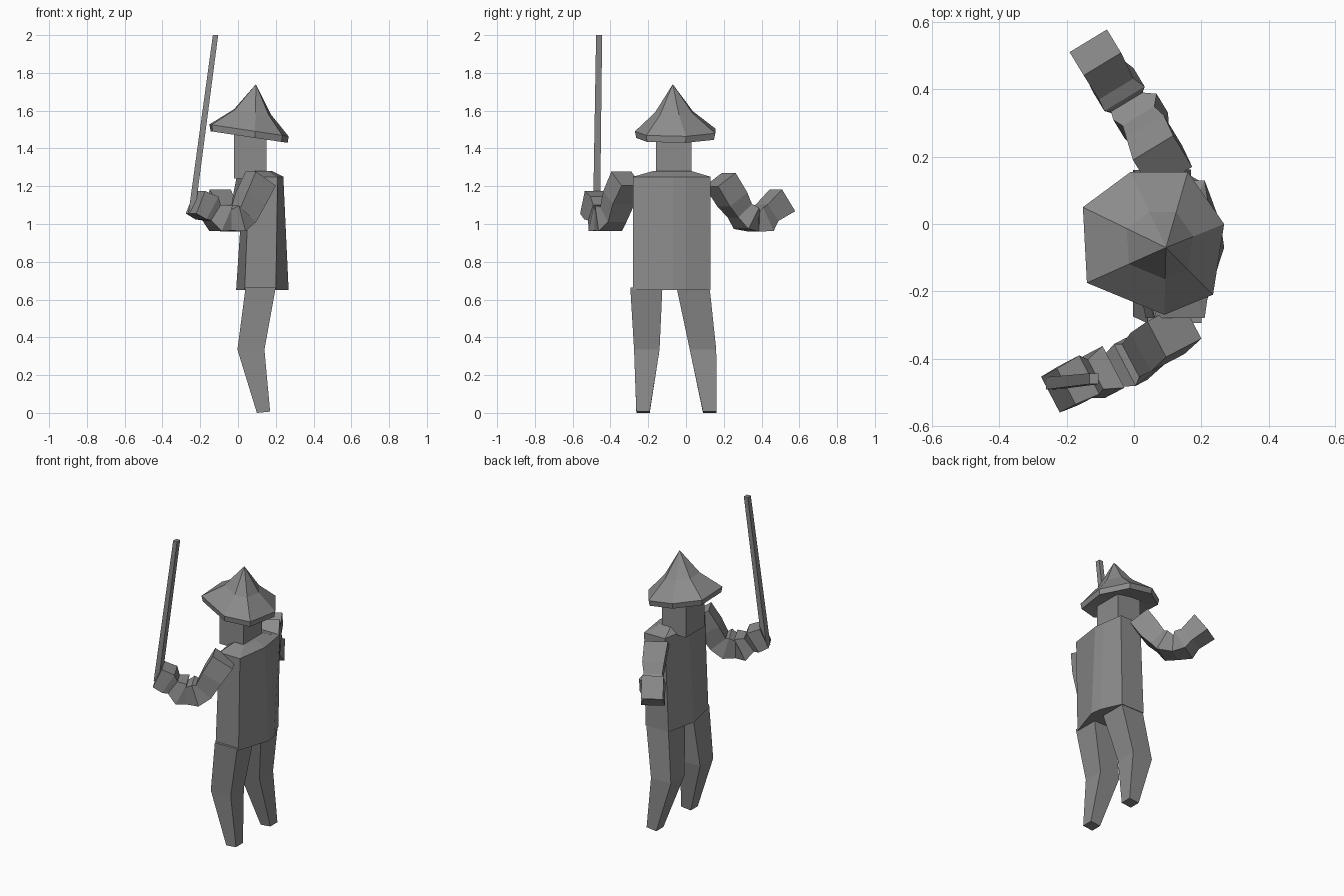
import bpy, bmesh
from math import cos, sin, radians
from mathutils import Vector

cube = bpy.data.objects.get("Cube")
if cube:
    bpy.data.objects.remove(cube, do_unlink=True)

grey = bpy.data.materials.new("mid grey")
grey.use_nodes = True
colour = (0.26, 0.26, 0.26, 1)
grey.diffuse_color = colour
grey.node_tree.nodes["Principled BSDF"].inputs["Base Color"].default_value = colour


def loft(name, rings):
    """Join closed rings of points with flat faces and cap both ends."""
    bm = bmesh.new()
    rows = [[bm.verts.new(p) for p in ring] for ring in rings]
    n = len(rows[0])
    for a, b in zip(rows, rows[1:]):
        for i in range(n):
            j = (i + 1) % n
            bm.faces.new((a[i], a[j], b[j], b[i]))
    bm.faces.new(rows[0])
    bm.faces.new(rows[-1])
    bmesh.ops.remove_doubles(bm, verts=bm.verts, dist=0.0005)
    bmesh.ops.recalc_face_normals(bm, faces=bm.faces)
    mesh = bpy.data.meshes.new(name)
    bm.to_mesh(mesh)
    bm.free()
    mesh.materials.append(grey)
    obj = bpy.data.objects.new(name, mesh)
    bpy.context.collection.objects.link(obj)
    return obj


def rect(x0, x1, y0, y1, z):
    return [(x0, y0, z), (x1, y0, z), (x1, y1, z), (x0, y1, z)]


def limb(name, sections):
    """Square tube bent along (x, y, z, width, height) sections."""
    pts = [Vector(s[:3]) for s in sections]
    run = pts[-1] - pts[0]
    side = Vector((-run.y, run.x, 0)).normalized()
    rings = []
    for i, (p, s) in enumerate(zip(pts, sections)):
        t = (pts[min(i + 1, len(pts) - 1)] - pts[max(i - 1, 0)]).normalized()
        up = t.cross(side).normalized()
        w, h = side * s[3] / 2, up * s[4] / 2
        rings.append([p - w - h, p + w - h, p + w + h, p - w + h])
    loft(name, rings)


# Torso: ridged front and back, slightly flared hem, sloping top
def torso_ring(z, front, back, lo, hi, shrink=1.0):
    mid = -0.07
    ring = [(lo, -0.28), (hi, -0.28), (back, mid), (back - 0.01, 0.0),
            (hi, 0.13), (lo, 0.13), (front, mid)]
    return [(0.12 + (x - 0.12) * shrink, mid + (y - mid) * shrink, z) for x, y in ring]


loft("torso", [torso_ring(0.65, -0.01, 0.268, 0.035, 0.2),
               torso_ring(1.25, 0.03, 0.24, 0.06, 0.21),
               torso_ring(1.28, 0.03, 0.24, 0.06, 0.21, 0.5)])

# Head block
loft("head", [rect(-0.02, 0.15, -0.16, 0.03, 1.24),
              rect(-0.02, 0.15, -0.16, 0.03, 1.48)])

# Conical hat: faceted, concave slope and a brim that lifts at the face
BRIM = [(-0.01, 0.155), (0.16, 0.155), (0.268, 0.0), (0.235, -0.21),
        (0.09, -0.27), (-0.14, -0.175), (-0.152, 0.05)]
APEX = Vector((0.095, -0.07))


def hat_ring(scale, z):
    ring = []
    for p in BRIM:
        q = APEX + (Vector(p) - APEX) * scale
        ring.append((q.x, q.y, z - 0.15 * (q.x - APEX.x)))
    return ring


loft("hat", [hat_ring(0.45, 1.47), hat_ring(0.97, 1.455), hat_ring(1.0, 1.49),
             hat_ring(0.47, 1.59), hat_ring(0.0, 1.74)])

# Legs: bent at the knee, tapering to small feet
for name, hip, knee, foot in (
        ("sword_side_leg", (-0.295, -0.125), (-0.275, -0.14), (-0.263, -0.192)),
        ("free_side_leg", (-0.05, 0.125), (0.02, 0.16), (0.09, 0.162))):
    loft(name, [rect(0.1, 0.17, *foot, 0.01),
                rect(-0.003, 0.14, *knee, 0.335),
                rect(0.04, 0.2, *hip, 0.665)])

# Arms: crumpled square sleeves ending in blunt hands
limb("sword_arm", [
    (0.12, -0.315, 1.24, 0.12, 0.14), (0.07, -0.355, 1.14, 0.13, 0.13),
    (0.03, -0.385, 1.05, 0.11, 0.12), (-0.01, -0.41, 1.03, 0.14, 0.14),
    (-0.06, -0.435, 1.02, 0.11, 0.11), (-0.09, -0.44, 1.03, 0.14, 0.15),
    (-0.14, -0.46, 1.06, 0.1, 0.1), (-0.165, -0.465, 1.085, 0.13, 0.14),
    (-0.225, -0.495, 1.115, 0.12, 0.13)])
limb("free_arm", [
    (0.085, 0.18, 1.235, 0.14, 0.13), (0.06, 0.245, 1.13, 0.13, 0.13),
    (0.035, 0.285, 1.07, 0.11, 0.11), (0.02, 0.32, 1.03, 0.15, 0.13),
    (-0.02, 0.36, 1.015, 0.11, 0.11), (-0.045, 0.4, 1.025, 0.14, 0.14),
    (-0.07, 0.43, 1.06, 0.12, 0.11), (-0.115, 0.51, 1.125, 0.13, 0.14)])

# Long thin blade held upright
loft("sword", [rect(-0.262, -0.228, -0.492, -0.455, 1.06),
               rect(-0.133, -0.105, -0.476, -0.444, 2.0)])

# Rest the feet on the ground
for obj in bpy.context.collection.objects:
    if obj.type == 'MESH' and obj.name.endswith("_leg"):
        for v in obj.data.vertices:
            if v.co.z < 0.1:
                v.co.z = 0.005 if v.co.x < 0.13 else 0.012
                v.co.z -= 0.005
